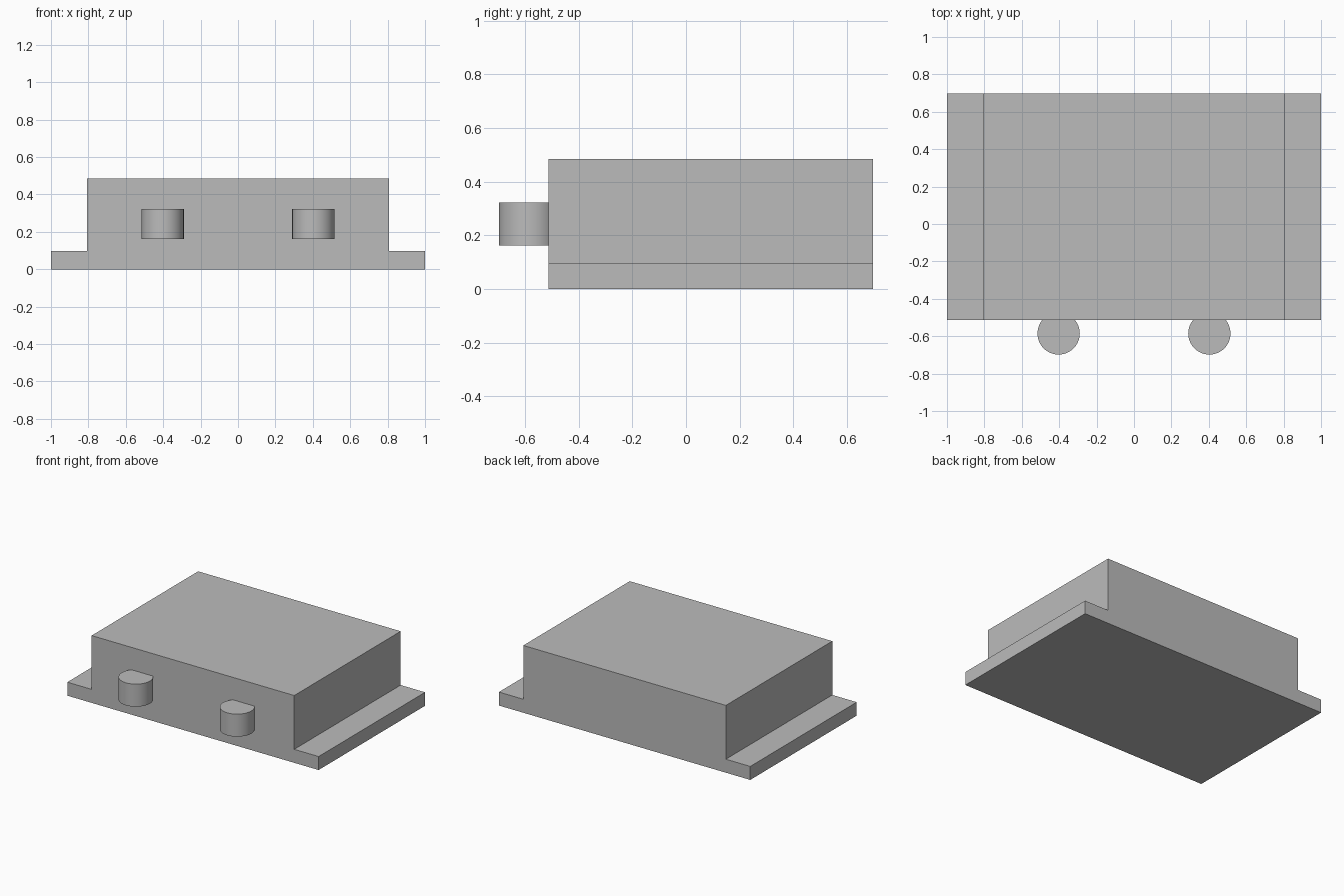
import bpy
import bmesh
from mathutils import Matrix

cube = bpy.data.objects.get("Cube")
if cube:
    bpy.data.objects.remove(cube, do_unlink=True)

FRONT, BACK = -0.512, 0.698

grey = bpy.data.materials.new("plain_grey")
grey.use_nodes = True
grey.diffuse_color = (0.5, 0.5, 0.5, 1)
grey.node_tree.nodes["Principled BSDF"].inputs["Base Color"].default_value = (0.5, 0.5, 0.5, 1)


def add_object(name, bm):
    bmesh.ops.recalc_face_normals(bm, faces=bm.faces)
    mesh = bpy.data.meshes.new(name)
    bm.to_mesh(mesh)
    bm.free()
    mesh.materials.append(grey)
    obj = bpy.data.objects.new(name, mesh)
    bpy.context.collection.objects.link(obj)
    return obj


# Body with side flanges: stepped half profile, mirrored, extruded to the back
half = [(1, 0), (1, 0.097), (0.806, 0.097), (0.806, 0.484)]
profile = half + [(-x, z) for x, z in reversed(half)]
bm = bmesh.new()
face = bm.faces.new([bm.verts.new((x, FRONT, z)) for x, z in profile])
extruded = bmesh.ops.extrude_face_region(bm, geom=[face], use_keep_orig=True)
moved = [v for v in extruded["geom"] if isinstance(v, bmesh.types.BMVert)]
bmesh.ops.translate(bm, verts=moved, vec=(0, BACK - FRONT, 0))
add_object("flanged_body", bm)

# Upright round pegs, partly sunk into the front face
for side, x in (("left", 0.403), ("right", -0.403)):
    bm = bmesh.new()
    bmesh.ops.create_cone(bm, cap_ends=True, segments=64, radius1=0.113, radius2=0.113,
                          depth=0.162, matrix=Matrix.Translation((x, -0.585, 0.242)))
    peg = add_object(side + "_front_peg", bm)
    bpy.ops.object.select_all(action="DESELECT")
    peg.select_set(True)
    bpy.context.view_layer.objects.active = peg
    bpy.ops.object.shade_smooth_by_angle()
